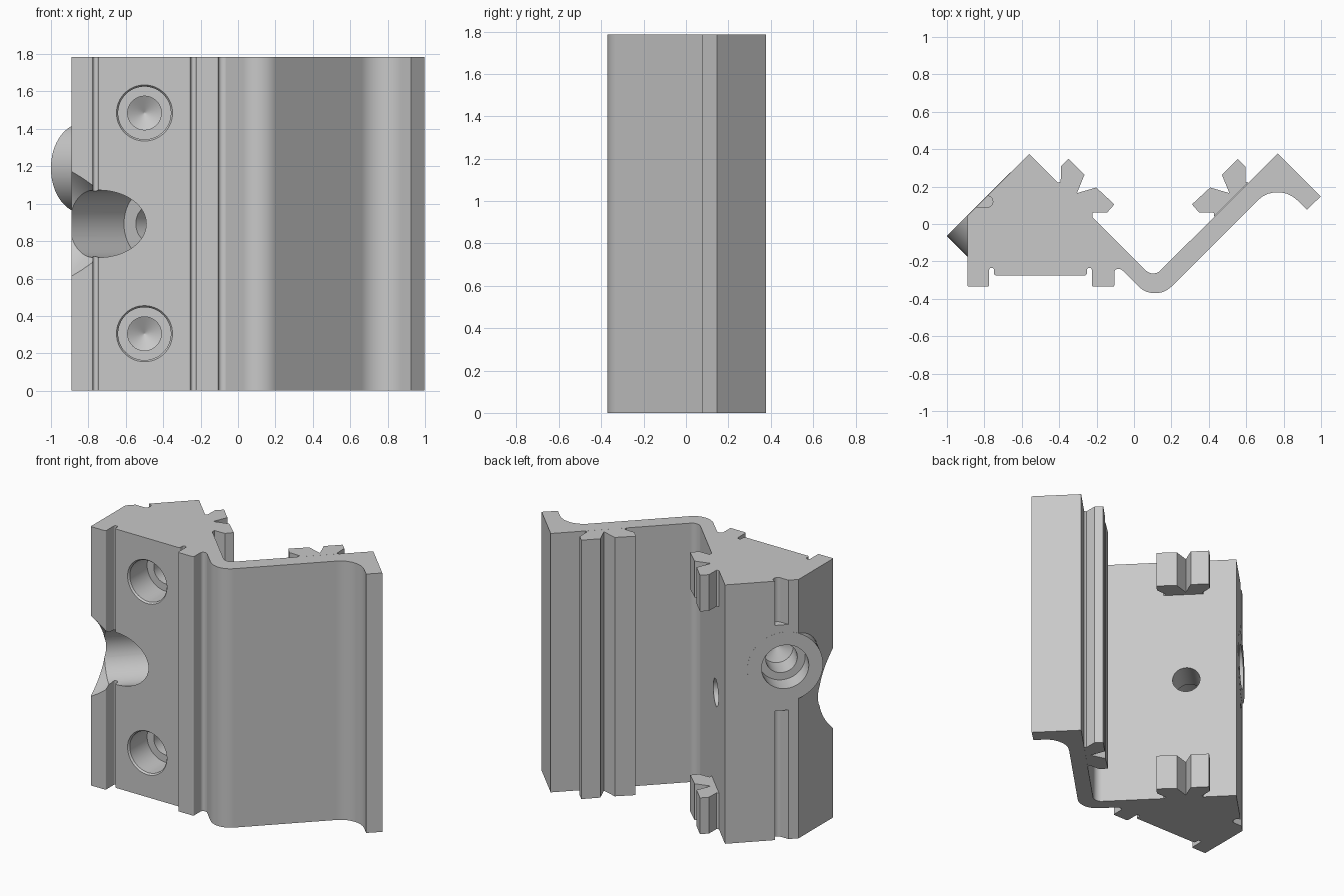
import bpy, bmesh, math
from mathutils import Vector

if "Cube" in bpy.data.objects:
    bpy.data.objects.remove(bpy.data.objects["Cube"])

H = 1.785          # extrusion height
MID = H / 2
MIRROR = 0.205     # x -> MIRROR - x swaps the two rails
SHORT = 0.25       # length of the short rail pieces

grey = bpy.data.materials.new("plain grey")
grey.use_nodes = True
grey.diffuse_color = (0.58, 0.58, 0.58, 1)
grey.node_tree.nodes["Principled BSDF"].inputs["Base Color"].default_value = grey.diffuse_color


def rounded(points, steps=7):
    """Replace every (x, y, radius) corner with a tangent arc."""
    out = []
    for i, p in enumerate(points):
        c = Vector(p[:2])
        if len(p) == 2:
            out.append(c)
            continue
        r = p[2]
        a = (Vector(points[i - 1][:2]) - c).normalized()
        b = (Vector(points[(i + 1) % len(points)][:2]) - c).normalized()
        half = a.angle(b) / 2
        centre = c + (a + b).normalized() * (r / math.sin(half))
        start = c + a * (r / math.tan(half)) - centre
        end = c + b * (r / math.tan(half)) - centre
        first = math.atan2(start.y, start.x)
        sweep = math.atan2(end.y, end.x) - first
        sweep = (sweep + math.pi) % math.tau - math.pi
        for k in range(steps + 1):
            t = first + sweep * k / steps
            out.append(centre + Vector((math.cos(t), math.sin(t))) * r)
    return out


def finish(bm, name):
    bmesh.ops.recalc_face_normals(bm, faces=bm.faces)
    mesh = bpy.data.meshes.new(name)
    bm.to_mesh(mesh)
    bm.free()
    mesh.materials.append(grey)
    obj = bpy.data.objects.new(name, mesh)
    bpy.context.collection.objects.link(obj)
    return obj


def prism(name, points, z0, z1):
    bm = bmesh.new()
    outline = rounded(points)
    low = [bm.verts.new((p.x, p.y, z0)) for p in outline]
    high = [bm.verts.new((p.x, p.y, z1)) for p in outline]
    bm.faces.new(low)
    bm.faces.new(high)
    for k in range(len(low)):
        bm.faces.new((low[k - 1], low[k], high[k], high[k - 1]))
    return finish(bm, name)


def lathe(name, origin, axis, profile, n=64):
    """Closed solid of (distance, radius) rings along a horizontal axis."""
    axis = Vector(axis).normalized()
    up = Vector((0, 0, 1))
    side = axis.cross(up)
    bm = bmesh.new()
    rings = []
    for d, r in profile:
        c = Vector(origin) + axis * d
        rings.append([bm.verts.new(c + (side * math.cos(a) + up * math.sin(a)) * r)
                      for a in (math.tau * k / n for k in range(n))])
    for lo, hi in zip(rings, rings[1:]):
        for k in range(n):
            bm.faces.new((lo[k - 1], lo[k], hi[k], hi[k - 1]))
    bm.faces.new(rings[0])
    bm.faces.new(rings[-1])
    return finish(bm, name)


def combine(target, tool, operation):
    mod = target.modifiers.new("combine", 'BOOLEAN')
    mod.operation, mod.solver, mod.object = operation, 'EXACT', tool
    bpy.context.view_layer.update()
    result = target.evaluated_get(bpy.context.evaluated_depsgraph_get())
    mesh = bpy.data.meshes.new_from_object(result)
    target.modifiers.clear()
    target.data = mesh
    bpy.data.objects.remove(tool)


# Main extruded bracket: thick block, V-shaped web and hooked end
body = prism("bracket_body", [
    (-0.89, -0.335, 0.008), (-0.775, -0.335, 0.008),
    (-0.775, -0.235, 0.012), (-0.748, -0.235, 0.012), (-0.748, -0.275, 0.012),
    (-0.252, -0.275, 0.012), (-0.252, -0.235, 0.012), (-0.225, -0.235, 0.012),
    (-0.225, -0.335, 0.008), (-0.105, -0.335, 0.008),
    (-0.105, -0.24, 0.02), (-0.07, -0.24, 0.03),
    (0.1125, -0.4225, 0.125), (0.7675, 0.2325, 0.15),
    (0.924, 0.076), (0.998, 0.147), (0.768, 0.377),
    (0.1025, -0.2875, 0.055), (-0.56, 0.375), (-0.89, 0.045)], 0, H)

# Round boss on the slanted back face
boss_centre = (-0.83, 0.105, 1.19)
inward = (1, -1, 0)
combine(body, lathe("boss", boss_centre, inward, [(-0.001, 0.24), (0.2, 0.24)]), 'UNION')

# Groove on the slanted back face, interrupted around the boss
groove = [(-0.845, 0.09), (-0.755, 0.09, 0.028), (-0.755, 0.15, 0.028),
          (-0.785, 0.15), (-0.83, 0.16), (-0.86, 0.13)]
for z0, z1 in ((-0.1, 0.89), (1.48, H + 0.1)):
    combine(body, prism("groove_cutter", groove, z0, z1), 'DIFFERENCE')

# Stepped bore in the boss
combine(body, lathe("boss_bore", boss_centre, inward, [
    (-0.1, 0.15), (0.13, 0.15), (0.13, 0.1), (0.28, 0.1), (0.33, 0.002)]), 'DIFFERENCE')

# Slanted access scoop and through hole in the middle
combine(body, lathe("scoop_cutter", (-0.235, 0.235, MID), (1, 1, 0), [
    (-1.1, 0.52), (-0.76, 0.18), (-0.35, 0.18), (-0.35, 0.09), (0.3, 0.09)]), 'DIFFERENCE')

# Two counterbored screw holes on the front
for z in (0.305, 1.485):
    combine(body, lathe("screw_hole_cutter", (-0.5, -0.275, z), (0, 1, 0), [
        (-0.1, 0.15), (0.0, 0.15), (0.012, 0.141), (0.2, 0.141), (0.2, 0.09),
        (0.38, 0.09), (0.43, 0.002)]), 'DIFFERENCE')

# Forked rails: full height on the web, two short pieces on the block
rail = [(-0.407, 0.222), (-0.392, 0.225), (-0.39, 0.308), (-0.35, 0.348),
        (-0.265, 0.263), (-0.305, 0.165), (-0.202, 0.195), (-0.105, 0.105),
        (-0.143, 0.062), (-0.222, 0.06), (-0.222, 0.037)]
parts = [body,
         prism("web_rail", [(MIRROR - x, y) for x, y in rail], 0, H),
         prism("block_rail_lower", rail, 0, SHORT),
         prism("block_rail_upper", rail, H - SHORT, H)]

bpy.ops.object.select_all(action='DESELECT')
for obj in parts:
    obj.select_set(True)
bpy.context.view_layer.objects.active = body
bpy.ops.object.shade_smooth_by_angle(angle=math.radians(25))
for obj in parts:
    obj.modifiers.new("even_shading", 'WEIGHTED_NORMAL').keep_sharp = True
